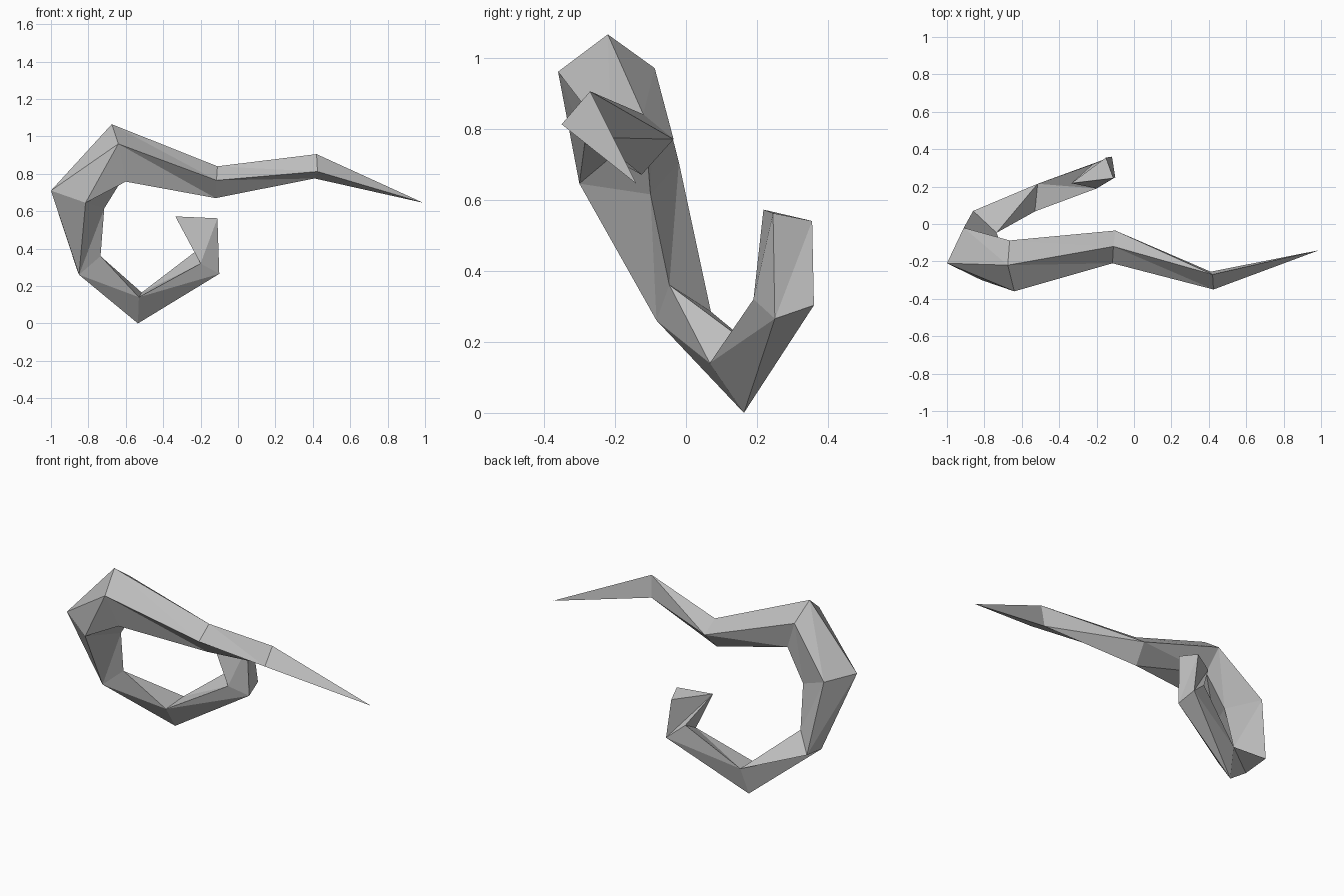
import bpy, bmesh
from mathutils import Vector

# Each section lists its corners, then which corner serves each of the five
# lengthwise edges (outer, front, inner front, inner back, back).
SECTIONS = [
    ([(0.99, -0.14, 0.645)], "00000"),                                   # pointed tip
    ([(0.42, -0.27, 0.905), (0.425, -0.35, 0.812), (0.41, -0.255, 0.775)], "01222"),
    ([(-0.11, -0.12, 0.84), (-0.115, -0.21, 0.765),
      (-0.12, -0.125, 0.67), (-0.10, -0.035, 0.77)], "01223"),
    ([(-0.675, -0.22, 1.065), (-0.64, -0.36, 0.96), (-0.60, -0.285, 0.758),
      (-0.60, -0.115, 0.80), (-0.665, -0.088, 0.97)], "01234"),          # top bend
    ([(-1.0, -0.21, 0.71), (-0.815, -0.30, 0.645),
      (-0.715, -0.10, 0.615), (-0.91, -0.02, 0.705)], "01123"),
    ([(-0.85, -0.083, 0.26), (-0.735, -0.047, 0.36), (-0.86, 0.07, 0.285)], "00012"),
    ([(-0.535, 0.163, 0.0), (-0.53, 0.067, 0.14), (-0.515, 0.215, 0.165)], "00122"),
    ([(-0.10, 0.25, 0.265), (-0.20, 0.19, 0.32),
      (-0.22, 0.32, 0.39), (-0.118, 0.36, 0.303)], "00123"),
    ([(-0.11, 0.245, 0.562), (-0.335, 0.218, 0.572), (-0.15, 0.355, 0.54)], "00112"),
]

bm = bmesh.new()


def add_face(*verts):
    """Triangle, skipped where shared corners collapse it."""
    if len(set(verts)) == 3 and not bm.faces.get(verts):
        bm.faces.new(verts)


# Loft the sections together
rings = []
for corners, slots in SECTIONS:
    made = [bm.verts.new(Vector(c)) for c in corners]
    rings.append([made[int(s)] for s in slots])
for r, s in zip(rings, rings[1:]):
    for i in range(5):
        j = (i + 1) % 5
        add_face(r[i], r[j], s[i])
        add_face(r[j], s[j], s[i])

# Flat cut end
add_face(*dict.fromkeys(rings[-1]))
bmesh.ops.recalc_face_normals(bm, faces=bm.faces)

mesh = bpy.data.meshes.new("curled_horn")
bm.to_mesh(mesh)
bm.free()
horn = bpy.data.objects.new("curled_horn", mesh)
bpy.context.collection.objects.link(horn)

grey = bpy.data.materials.new("light_grey")
grey.diffuse_color = (0.52, 0.52, 0.52, 1)
mesh.materials.append(grey)
